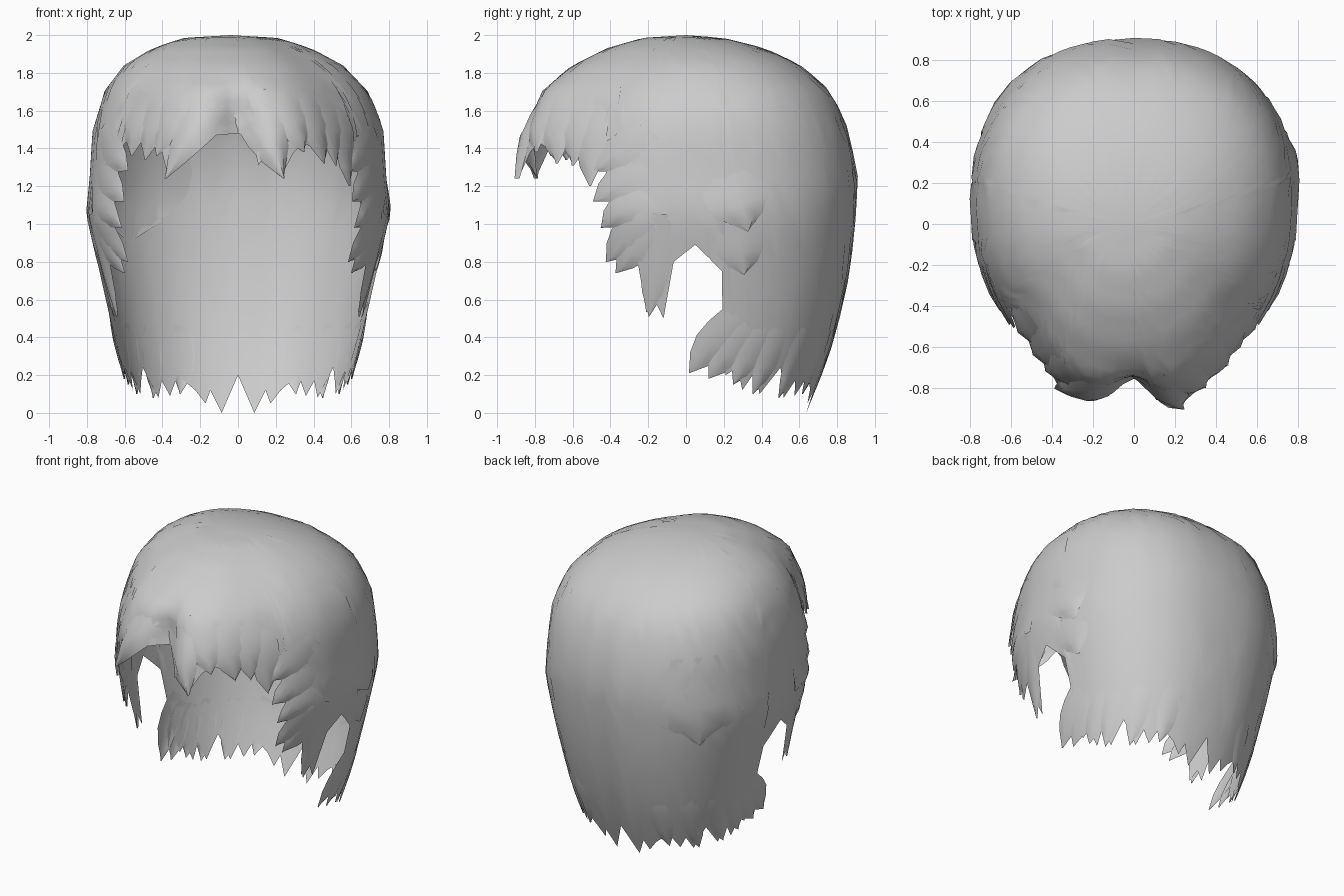
import bpy, bmesh, math

cube = bpy.data.objects.get("Cube")
if cube:
    bpy.data.objects.remove(cube, do_unlink=True)

hair = bpy.data.materials.new("plain grey")
hair.use_nodes = True
hair.diffuse_color = (0.6, 0.6, 0.6, 1)
bsdf = hair.node_tree.nodes["Principled BSDF"]
bsdf.inputs["Base Color"].default_value = (0.6, 0.6, 0.6, 1)
bsdf.inputs["Roughness"].default_value = 0.8

# Head profile: height, half width, back reach, front reach
PROFILE = [(2.0, 0, 0, 0), (1.985, .25, .2, -.23), (1.93, .42, .42, -.42),
           (1.84, .58, .61, -.6), (1.7, .70, .77, -.79), (1.5, .77, .86, -.88),
           (1.25, .785, .91, -.93), (1.05, .805, .9, -.92), (.75, .735, .87, -.84),
           (.4, .66, .79, -.78), (.15, .59, .7, -.7), (0, .55, .64, -.65)]


def level(z):
    """Profile position of a height."""
    for i in range(len(PROFILE) - 1):
        hi, lo = PROFILE[i][0], PROFILE[i + 1][0]
        if z >= lo:
            return i + (hi - z) / (hi - lo)
    return len(PROFILE) - 1.0


def surf(az, t, off=0.0):
    """Point on the head; az in degrees, 0 = front, 90 = left side."""
    i = min(int(t), len(PROFILE) - 2)
    k = t - i
    z, a, b, f = [p + (q - p) * k for p, q in zip(PROFILE[i], PROFILE[i + 1])]
    c = .1 * min(1, a / .7)
    s, co = math.sin(math.radians(az)), math.cos(math.radians(az))
    if co > 0:
        # temples pull in, and a parting dents the middle of the fringe
        x = a * s * (1 - .1 * (2 * s * co) ** 4)
        dent = .13 * math.exp(-(az / 8) ** 2) * min(1, max(0, (1.8 - z) / .25))
        y = (f - c) * co * (1 - dent)
    else:
        x = a * math.copysign(abs(s) ** .88, s)
        y = (b - c) * abs(co) ** .88
    lean = -.04 * max(0, (z - 1.6) / .4)
    return (x * (1 + off) + lean, c + y * (1 + off), z)


def grid(name, columns):
    """Smooth surface through columns of points."""
    bm = bmesh.new()
    cols = [[bm.verts.new(p) for p in col] for col in columns]
    for l, r in zip(cols, cols[1:]):
        for i in range(len(l) - 1):
            bm.faces.new((l[i], l[i + 1], r[i + 1], r[i]))
    bmesh.ops.remove_doubles(bm, verts=bm.verts, dist=.0005)
    mesh = bpy.data.meshes.new(name)
    bm.to_mesh(mesh)
    bm.free()
    mesh.materials.append(hair)
    obj = bpy.data.objects.new(name, mesh)
    bpy.context.collection.objects.link(obj)
    bpy.ops.object.select_all(action='DESELECT')
    obj.select_set(True)
    bpy.context.view_layer.objects.active = obj
    bpy.ops.object.shade_smooth_by_angle(angle=math.radians(45))


def sheet(name, hem, rows=18):
    """Sheet of hair from the crown to a jagged hem of (az, z) points."""
    hem = sorted(hem)
    ends = []
    for (a0, z0), (a1, z1) in zip(hem, hem[1:]):
        n = max(1, math.ceil((a1 - a0) / 7))
        ends += [(a0 + (a1 - a0) * i / n, z0 + (z1 - z0) * i / n) for i in range(n)]
    ends.append(hem[-1])
    grid(name, [[surf(a, level(z) * i / rows) for i in range(rows + 1)]
                for a, z in ends])


def lock(name, root, tip, width, off, bend=1.15):
    """Pointed lock lying on the head; a higher bend droops more at the tip."""
    deg = .0135
    du, dz = (tip[0] - root[0]) * deg, tip[1] - root[1]
    size = math.hypot(du, dz)
    nu, nz = -dz / size, du / size
    taper = (.7, .9, 1, .95, .65, 0)
    cols = []
    for side in (-1, -.5, 0, .5, 1):
        col = []
        for i, w in enumerate(taper):
            k = i / (len(taper) - 1)
            u = root[0] * deg + du * k + nu * side * w * width / 2
            z = root[1] + dz * k ** bend + nz * side * w * width / 2
            lift = -.004 + (off + .004) * min(1, k * 1.6) * (1 - .8 * side * side)
            col.append(surf(u / deg, level(max(0, z)), lift))
        cols.append(col)
    grid(name, cols)


# Main shell: fringe hem, then sides and nape mirrored
fringe = [(-46, 1.45), (-42, 1.36), (-38, 1.43), (-34, 1.38), (-30, 1.25), (-26, 1.38),
          (-18, 1.48), (-8, 1.47), (0, 1.48), (5, 1.48), (8, 1.31), (11, 1.38), (17, 1.25),
          (23, 1.38), (28, 1.43), (34, 1.4), (39, 1.33), (43, 1.42), (46, 1.36)]
side = [(50, 1.5), (57, 1.42), (60, 1.2), (62, .95), (65, .84), (68, .82), (70, .53),
        (73, .6), (76, .5), (80, .8), (87, .89), (95, .75), (97, .32), (99, .2),
        (104, .24), (108, .12), (113, .22), (118, .1), (127, .24), (135, .08),
        (140, .17), (144, .09), (151, .2), (160, .12), (165, .05), (168, .12),
        (173, 0), (180, .2)]
sheet("hair_shell", fringe + side + [(-a, z) for a, z in side])

# Broad pointed layers over the back and behind the ear
lock("back_layer", (224, 1.5), (226, .9), .8, .015)
lock("ear_layer_upper", (97, 1.3), (104, .96), .3, .02)
lock("ear_layer_lower", (100, 1.0), (103, .73), .24, .02)

# Fringe: two clumps sweeping out from the parting, then hanging locks
lock("fringe_sweep_left", (3, 1.62), (18, 1.24), .26, .03, 1.8)
lock("fringe_sweep_right", (-4, 1.6), (-31, 1.24), .22, .025, 2)
for n, (root, tip, w) in enumerate([
        ((18, 1.74), (28, 1.38), .24), ((32, 1.74), (40, 1.32), .24),
        ((45, 1.72), (47, 1.31), .2), ((51, 1.66), (54, 1.2), .16),
        ((-24, 1.76), (-37, 1.36), .24), ((-38, 1.74), (-44, 1.34), .22),
        ((-50, 1.7), (-52, 1.36), .18)]):
    lock(f"fringe_lock_{n + 1}", root, tip, w, .016)

# Side and nape locks on both sides
paired = [("side_lock", [((74, 1.48), (54, 1.28), .18), ((76, 1.32), (55, 1.12), .18),
                         ((76, 1.18), (57, .98), .17), ((76, 1.06), (57, .8), .17),
                         ((78, 1.0), (60, .74), .15), ((78, 1.05), (71, .51), .15)]),
          ("nape_lock", [((104, .55), (85, .21), .18), ((108, .48), (92, .18), .18),
                         ((114, .45), (103, .15), .18), ((124, .46), (114, .1), .18),
                         ((140, .45), (131, .08), .18), ((158, .45), (151, .1), .18)])]
for sign, label in ((1, "left"), (-1, "right")):
    for name, locks in paired:
        for n, (root, tip, w) in enumerate(locks):
            lock(f"{label}_{name}_{n + 1}", (sign * root[0], root[1]),
                 (sign * tip[0], tip[1]), w, .012)
